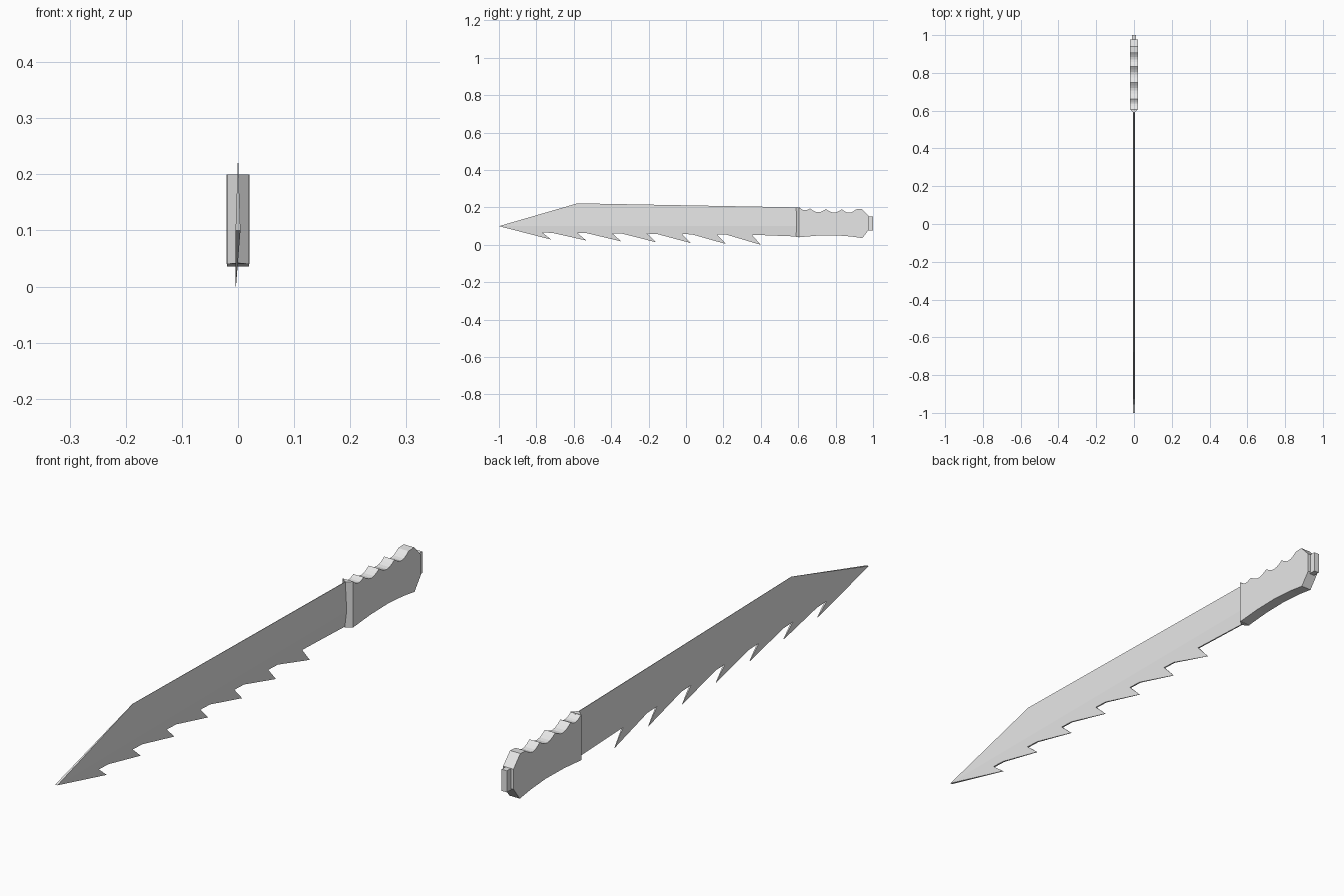
import bpy, bmesh, math

old = bpy.data.objects.get("Cube")
if old:
    bpy.data.objects.remove(old, do_unlink=True)

grey = bpy.data.materials.new("plain_grey")
grey.use_nodes = True
grey.diffuse_color = (0.8, 0.8, 0.8, 1)
grey.node_tree.nodes["Principled BSDF"].inputs["Base Color"].default_value = (0.8, 0.8, 0.8, 1)


def slab(name, outlines, x_right, x_left):
    """Turn side outlines of (y, z) points into a solid; x comes from two functions of (y, z)."""
    bm = bmesh.new()
    made = {}
    for outline in outlines:
        for p in outline:
            if p not in made:
                made[p] = bm.verts.new((x_right(*p), *p))
        bm.faces.new([made[p] for p in outline])
    ext = bmesh.ops.extrude_face_region(bm, geom=bm.faces[:], use_keep_orig=True)
    for v in ext["geom"]:
        if isinstance(v, bmesh.types.BMVert):
            v.co.x = x_left(v.co.y, v.co.z)
    bmesh.ops.recalc_face_normals(bm, faces=bm.faces[:])
    mesh = bpy.data.meshes.new(name)
    bm.to_mesh(mesh)
    bm.free()
    mesh.materials.append(grey)
    obj = bpy.data.objects.new(name, mesh)
    bpy.context.collection.objects.link(obj)
    return obj


# Blade: thickest along a ridge, thin at the spine, slanting to one side at the teeth
RIDGE, SPINE, HALF = 0.1, 0.222, 0.004


def blade_right(y, z):
    if z >= RIDGE:
        return 0.0004 + HALF * (SPINE - z) / (SPINE - RIDGE)
    return -HALF + 0.0004 + 2 * HALF * z / RIDGE


def blade_left(y, z):
    if z >= RIDGE:
        return -0.0004 - HALF * (SPINE - z) / (SPINE - RIDGE)
    return -HALF - 0.0004


tip, ridge_end = (-1.0, RIDGE), (0.61, RIDGE)
upper = [tip, ridge_end, (0.61, 0.2), (-0.58, SPINE)]
lower = [tip]
teeth = 7
for i in range(teeth):
    t = i / (teeth - 1)
    y = -0.72 + 1.12 * t
    z = 0.028 * (1 - t)
    notch = 0.066 - 0.012 * t
    lower += [(y, z), (y - 0.048, notch), (y + 0.005, notch - 0.002)]
lower += [(0.61, 0.044), ridge_end]
slab("blade", [upper, lower], blade_right, blade_left)

# Grip: scalloped top edge, gently arched belly, angled heel
peaks = [(0.605, 0.2), (0.663, 0.194), (0.748, 0.191), (0.833, 0.19), (0.91, 0.19)]
top = []
for (y0, z0), (y1, z1) in zip(peaks, peaks[1:]):
    depth = 0.012 if y0 < 0.62 else 0.018
    for k in range(6):
        t = k / 6
        top.append((y0 + (y1 - y0) * t, z0 + (z1 - z0) * t - depth * math.sin(math.pi * t)))
top += [peaks[-1], (0.94, 0.192), (0.978, 0.152)]
belly = [(0.978, 0.082), (0.943, 0.036), (0.88, 0.045), (0.8, 0.051), (0.7, 0.049), (0.605, 0.041)]
slab("grip", [top + belly], lambda y, z: 0.02, lambda y, z: -0.02)

# Collar: wedge in front of the grip, both halves meeting at the centre line
FRONT, BACK = 0.588, 0.607


def wedge(y, z):
    return 0.0205 * (y - FRONT) / (BACK - FRONT) + 0.0002


slab("collar", [[(FRONT, 0.042), (BACK, 0.04), (BACK, 0.2), (FRONT, 0.2)]],
     wedge, lambda y, z: -wedge(y, z))

# Pommel: small block at the end of the grip
slab("pommel", [[(0.97, 0.077), (1.0, 0.077), (1.0, 0.152), (0.97, 0.152)]],
     lambda y, z: 0.01, lambda y, z: -0.01)
